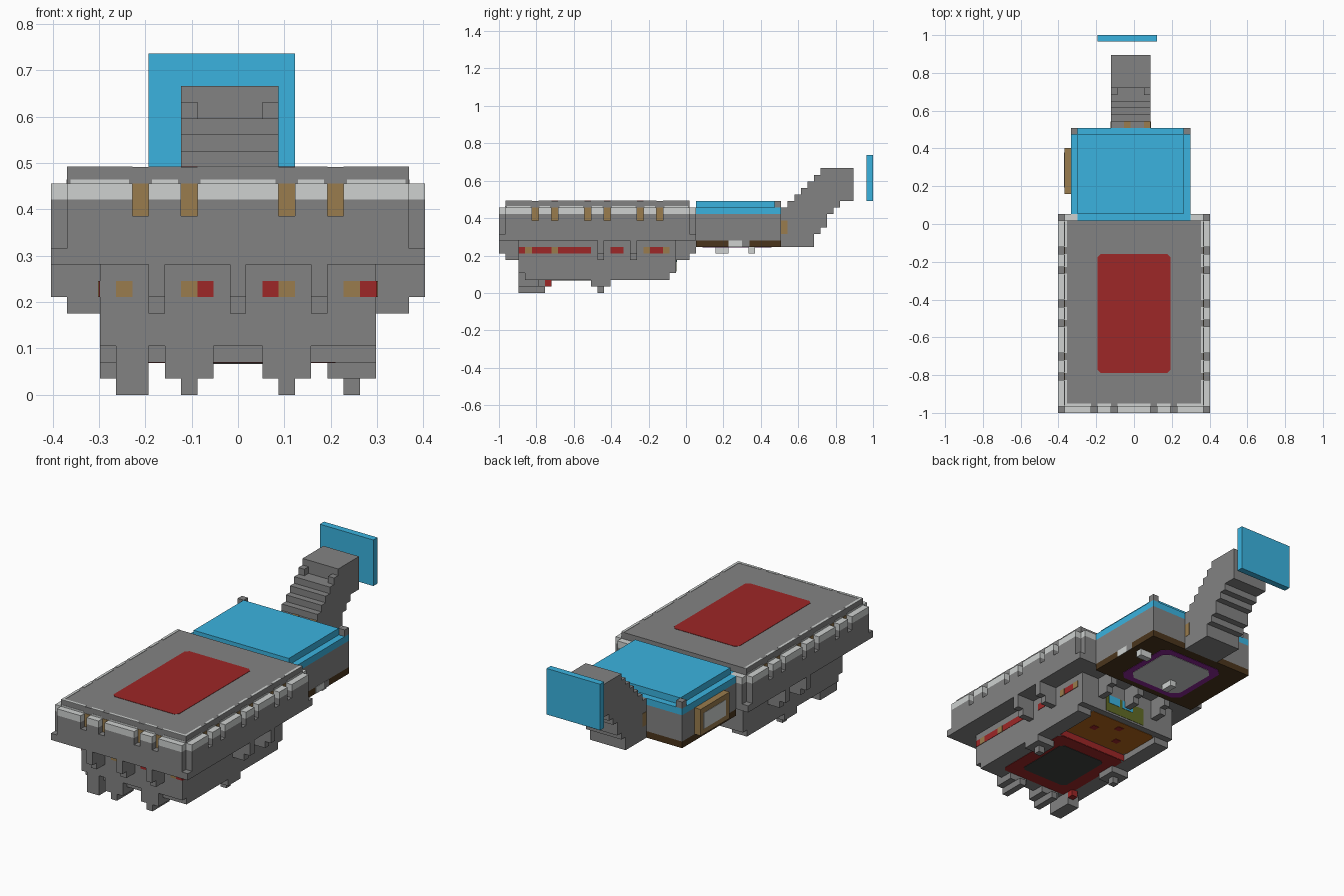
import bpy, bmesh

V = 2 / 57          # size of one block
T = 0.05            # thickness of painted plates, in blocks

old = bpy.data.objects.get("Cube")
if old:
    bpy.data.objects.remove(old)


def material(name, r, g, b):
    m = bpy.data.materials.new(name)
    m.use_nodes = True
    m.diffuse_color = (r, g, b, 1)
    for node in m.node_tree.nodes:
        if node.type == 'BSDF_PRINCIPLED':
            node.inputs["Base Color"].default_value = (r, g, b, 1)
    return m


GREY = material("hull_grey", .226, .226, .226)
LIGHT = material("light_grey", .62, .64, .63)
BLUE = material("blue", .043, .45, .74)
RED = material("red", .34, .02, .02)
BROWN = material("brown", .32, .2, .075)
DARK_BROWN = material("dark_brown", .07, .036, .012)
PURPLE = material("purple", .26, .02, .3)
ORANGE = material("orange", .45, .13, .01)
OLIVE = material("olive", .12, .15, .02)
CHARCOAL = material("charcoal", .05, .055, .052)


def finish(name, mat, bm):
    bmesh.ops.recalc_face_normals(bm, faces=bm.faces)
    mesh = bpy.data.meshes.new(name)
    bm.to_mesh(mesh)
    bm.free()
    mesh.materials.append(mat)
    ob = bpy.data.objects.new(name, mesh)
    bpy.context.collection.objects.link(ob)


def prism(name, mat, points, offset):
    """Extrude a closed outline (in blocks) along an offset."""
    bm = bmesh.new()
    place = [((x * V), (y - 28.5) * V, z * V) for x, y, z in points]
    face = bm.faces.new([bm.verts.new(p) for p in place])
    grown = bmesh.ops.extrude_face_region(bm, geom=[face])
    verts = [g for g in grown["geom"] if isinstance(g, bmesh.types.BMVert)]
    bmesh.ops.translate(bm, verts=verts, vec=[c * V for c in offset])
    finish(name, mat, bm)


def box(name, mat, x, y, z):
    """Block from (low, high) ranges given in blocks."""
    outline = [(x[0], y[0], z[0]), (x[1], y[0], z[0]),
               (x[1], y[1], z[0]), (x[0], y[1], z[0])]
    prism(name, mat, outline, (0, 0, z[1] - z[0]))


def mirrored(name, mat, x, y, z):
    box("left_" + name, mat, x, y, z)
    box("right_" + name, mat, (-x[1], -x[0]), y, z)


def panel(name, mat, x, y, z, cut=.5):
    """Thin horizontal plate with clipped corners."""
    a, b = x
    c, d = y
    pts = [(a + cut, c), (b - cut, c), (b, c + cut), (b, d - cut),
           (b - cut, d), (a + cut, d), (a, d - cut), (a, c + cut)]
    prism(name, mat, [(p, q, z) for p, q in pts], (0, 0, T))


def gaps(low, high, notches):
    """Ranges left between one-block notches."""
    edges = [low] + [e for n in notches for e in (n, n + 1)] + [high]
    return list(zip(edges[::2], edges[1::2]))


# Main hull: raised core and outer wall with clipped upper corners
box("hull_core", GREY, (-10.5, 10.5), (1, 29), (8, 14))
panel("roof_red_panel", RED, (-5.5, 5.5), (6, 24), 14)
box("front_wall", GREY, (-10.5, 10.5), (0, 1), (8, 11))
mirrored("side_wall", GREY, (10.5, 11.5), (1, 29), (8, 11))
for y in (0, 29):
    mirrored("corner_base", GREY, (10.5, 11.5), (y, y + 1), (8, 9))
mirrored("rear_wall", GREY, (8.5, 10.5), (29, 30), (8, 12))
mirrored("rear_trim", LIGHT, (8.5, 10.5), (29, 30), (12, 13))

# Notched parapet with light trim and brown notch backs
front_notches = [-6.5, -3.5, 2.5, 5.5]
side_notches = [5, 8, 13, 16, 21, 24]
for mat, z, part in ((GREY, (11, 12), "parapet"), (LIGHT, (12, 13), "trim")):
    for span in gaps(-10.5, 10.5, front_notches):
        box("front_" + part, mat, span, (0, 1), z)
    for span in gaps(1, 29, side_notches):
        mirrored("side_" + part, mat, (10.5, 11.5), span, z)
for n in front_notches:
    box("front_notch_back", BROWN, (n, n + 1), (1 - T, 1), (11, 13))
for n in side_notches:
    mirrored("side_notch_back", BROWN, (10.5, 10.5 + T), (n, n + 1), (11, 13))

# Thin light edging painted around the roof slab
for a, b in gaps(-10.5, 10.5, front_notches):
    box("front_edge_stripe", LIGHT, (a + .2, b - .2), (1 - T, 1), (13, 13.25))
    box("front_roof_stripe", LIGHT, (a, b), (1, 1.4), (14, 14 + T))
for a, b in gaps(1, 29, side_notches):
    mirrored("side_edge_stripe", LIGHT, (10.5, 10.5 + T), (a + .2, b - .2), (13, 13.25))
    mirrored("side_roof_stripe", LIGHT, (10.1, 10.5), (a, b), (14, 14 + T))

# Lower body with an open recess at the rear of its underside
box("lower_body", GREY, (-8.5, 8.5), (3, 27), (3, 8))
box("belly_slab", GREY, (-8.5, 8.5), (4, 19), (2, 3))
mirrored("belly_rail", GREY, (6, 8.5), (19, 26), (2, 3))
panel("belly_red_panel", RED, (-6, 6), (6, 19), 2 - T)
panel("belly_charcoal_panel", CHARCOAL, (-4, 4), (8, 17), 2 - 2 * T)
box("recess_red_face", RED, (-6, 6), (19, 19 + T), (2, 3))
panel("recess_orange_panel", ORANGE, (-6, 6), (19.2, 26), 3 - T)
for x, y in ((-3, 21), (2, 22), (-1, 24)):
    box("recess_red_spot", RED, (x, x + 1), (y, y + 1), (3 - 2 * T, 3 - T))
box("rear_olive_panel", OLIVE, (-3, 4), (27, 27 + T), (3.3, 6))
for x in (1.5, -1):
    box("rear_blue_spot", BLUE, (x, x + 2), (27 + T, 27 + 2 * T), (4.7, 6))

# Stepped brackets joining the hull rim to the lower body
for x in (-5.5, -.5, 4.5):
    for y, rim in (((1, 3), (0, 1)), ((27, 29), (29, 30))):
        box("end_bracket", GREY, (x, x + 1), y, (5, 8))
        box("end_bracket_rim", GREY, (x, x + 1), rim, (6, 8))
for y in (15, 20):
    mirrored("side_bracket", GREY, (8.5, 10.5), (y, y + 1), (5, 8))
    mirrored("side_bracket_rim", GREY, (10.5, 11.5), (y, y + 1), (6, 8))

# Coloured lights in the joint
for x in (2.5, 6.5):
    mirrored("front_brown_light", BROWN, (x, x + 1), (3 - T, 3), (6, 7))
for x in (-2.5, 1.5, 7.5):
    box("front_red_light", RED, (x, x + 1), (3 - T, 3), (6, 7))
for span in ((3, 14), (17, 19), (22, 25)):
    mirrored("side_red_light", RED, (8.5, 8.5 + T), span, (6, 7))
for y in (4, 8, 22, 25):
    mirrored("side_brown_light", BROWN, (8.5, 8.5 + 2 * T), (y, y + 1), (6, 7))

# Feet: three-block bases with one-block tips
mirrored("front_foot", GREY, (1.5, 4.5), (3, 6), (1, 3))
mirrored("front_foot_tip", GREY, (2.5, 3.5), (3, 7), (0, 1))
mirrored("middle_foot", GREY, (5.5, 8.5), (14, 17), (1, 2))
mirrored("middle_foot_tip", GREY, (6.5, 7.5), (15, 16), (0, 1))
box("nozzle", GREY, (-7.5, -5.5), (3, 7), (0, 3))
box("nozzle_red_end", RED, (-6.5, -5.5), (7, 8), (1, 2))

# Rear section with stepped blue roof
box("rear_section", GREY, (-9.5, 8.5), (30, 43), (8, 12))
box("rear_section_neck", GREY, (-8.5, 8.5), (29, 30), (8, 12))
box("rear_roof_neck", BLUE, (-8.5, 8.5), (29, 30), (12, 13))
box("rear_roof_edge", BLUE, (-9.5, 8.5), (30, 43), (12, 13))
box("rear_roof", BLUE, (-8.5, 7.5), (30, 42), (13, 14))
for x in (-9.5, 7.5):
    box("rear_corner_post", GREY, (x, x + 1), (42, 43), (13, 14))
box("side_hatch_frame", BROWN, (-10.5, -9.5), (33, 40), (8, 12))
box("side_hatch_panel", LIGHT, (-10.5 - T, -10.5), (34, 39.3), (8.8, 11.2))

# Rear section underside
box("rear_floor", DARK_BROWN, (-9.5, 8.5), (30, 43), (7, 8))
panel("rear_floor_purple_border", PURPLE, (-6, 5), (31, 41.5), 7 - T, 1)
panel("rear_floor_light_panel", LIGHT, (-5, 4), (32, 40.5), 7 - 2 * T, 1)
box("floor_inner_tab", LIGHT, (-2.5, -1.5), (33, 35), (6, 7))
box("floor_outer_tab", LIGHT, (5.5, 7.5), (38, 39), (6, 7))
box("floor_light_strip", LIGHT, (8.5, 8.5 + T), (35, 37), (7, 8))
box("floor_grey_strip", GREY, (8.5, 8.5 + T), (37, 38.2), (7, 8))

# Stepped tail: lower and upper stair heights for each block of length
low = [7] * 5 + [9, 10, 12, 13, 14, 14]
high = [13, 14, 15, 16, 17, 17] + [19] * 5
bottom, top = [], []
for i, (a, b) in enumerate(zip(low, high)):
    for y in (43 + i, 44 + i):
        bottom.append((-3.5, y, a))
        top.append((-3.5, y, b))
outline = []
for p in bottom + top[::-1]:
    if p not in outline:
        outline.append(p)
prism("tail", GREY, outline, (6, 0, 0))
for x in (-3.5, 1.5):
    box("tail_step_block", GREY, (x, x + 1), (48, 49), (17, 18))
box("tail_joint_band", BROWN, (-3.5 - T, 2.5 + T), (43, 44), (9, 11))
for x in (-1.5, 1.5):
    box("tail_joint_patch", BROWN, (x, x + 1), (43, 44), (13, 13 + T))

# Floating blue tail plate
box("tail_plate", BLUE, (-5.5, 3.5), (56, 57), (14, 21))
